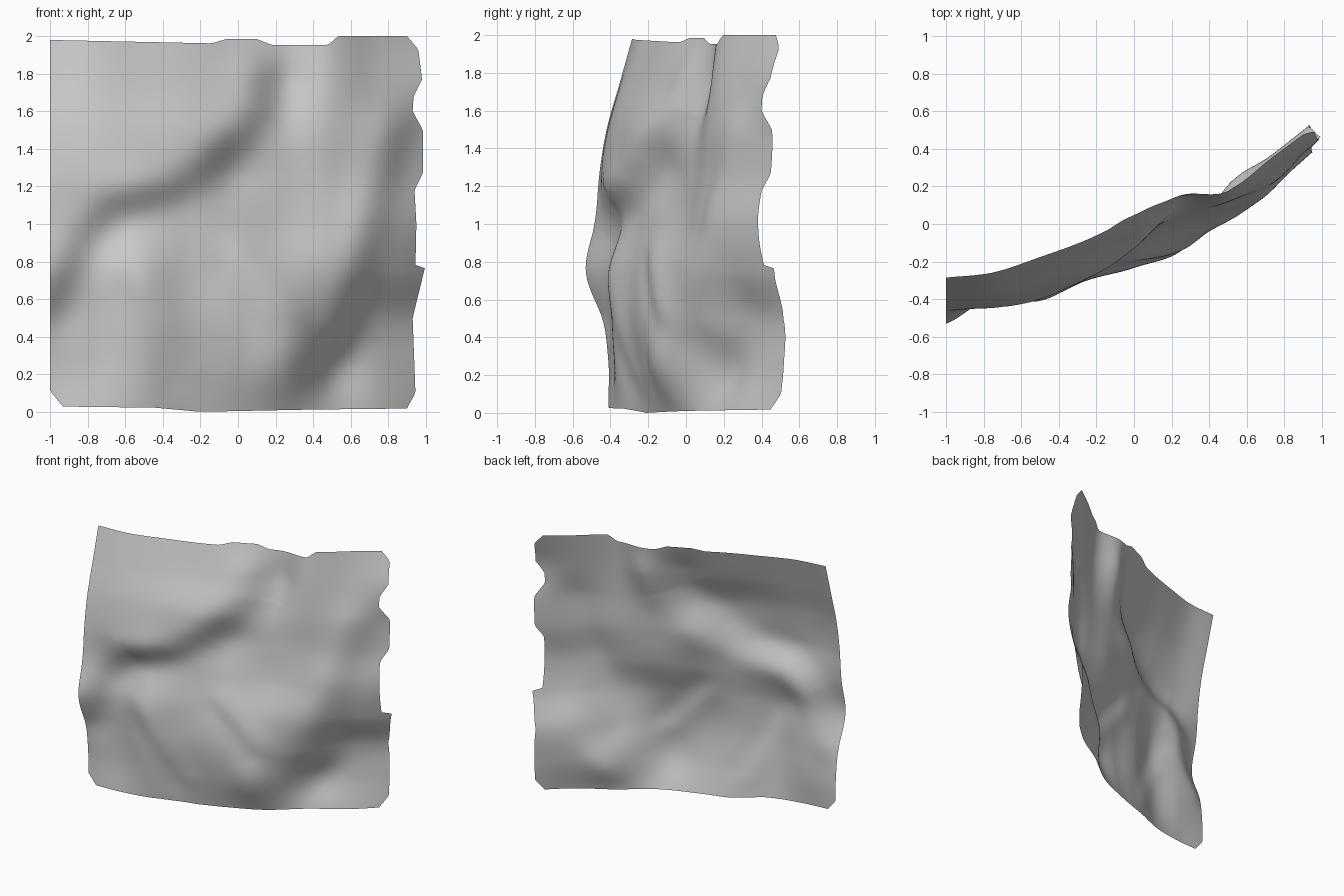
import bpy, bmesh, math
from mathutils import Vector

if "Cube" in bpy.data.objects:
    bpy.data.objects.remove(bpy.data.objects["Cube"])

# Depth (y) of the rock face on a coarse 9 x 9 net: rows go up in z, columns go right in x, step 0.25
DEPTH = [
    [-.415, -.40, -.345, -.23, -.14, -.03, .15, .31, .54],
    [-.41, -.38, -.37, -.27, -.21, -.13, .19, .37, .565],
    [-.45, -.39, -.395, -.30, -.235, -.14, .08, .355, .575],
    [-.51, -.415, -.40, -.285, -.205, -.10, .025, .23, .475],
    [-.475, -.385, -.345, -.245, -.13, -.01, .07, .19, .425],
    [-.46, -.435, -.38, -.26, -.08, .03, .11, .235, .45],
    [-.42, -.405, -.35, -.27, -.12, .05, .12, .25, .455],
    [-.35, -.33, -.255, -.165, -.045, .115, .145, .30, .455],
    [-.28, -.25, -.165, -.07, .055, .16, .18, .365, .55],
]

# Overhanging lips as (x, z) paths with height and width; the left side of each path bulges forward
LIPS = [
    ([(-1, .55), (-.82, .92), (-.65, 1.09), (-.35, 1.18), (-.15, 1.29), (-.03, 1.43),
      (.13, 1.6), (.16, 1.75)], .034, .1),
    ([(.46, .25), (.56, .42), (.68, .75), (.76, 1.1), (.86, 1.45)], .03, .095),
    ([(-.02, .8), (.25, .5)], .016, .07),
    ([(-.55, .65), (-.3, .2)], .01, .07),
]

# Ragged outline: (position along edge, offset)
RIGHT = [(.02, .90), (.1, .945), (.5, .93), (.765, .995), (.775, .945), (1, .95),
         (1.18, .94), (1.27, .985), (1.5, .985), (1.6, .93), (1.68, .935),
         (1.77, .98), (1.93, .96), (2, .9)]
LEFT = [(.025, -.93), (.11, -1)]
TOP = [(-1, 1.98), (-.14, 1.962), (-.06, 1.985), (.1, 1.985), (.18, 1.953),
       (.48, 1.953), (.54, 2), (1, 2)]
BOTTOM = [(-1, .028), (-.45, .022), (-.2, 0), (.4, .012), (1, .018)]


def lerp_path(pts, t):
    if t <= pts[0][0]:
        return pts[0][1]
    for (a, va), (b, vb) in zip(pts, pts[1:]):
        if t <= b:
            return va + (vb - va) * (t - a) / (b - a)
    return pts[-1][1]


def spline(vals, t):
    """Catmull-Rom through evenly spaced values, linear past the ends."""
    p = [2 * vals[0] - vals[1]] + list(vals) + [2 * vals[-1] - vals[-2]]
    i = max(0, min(len(vals) - 2, int(t)))
    f = t - i
    a, b, c, d = p[i:i + 4]
    return b + .5 * f * (c - a + f * (2 * a - 5 * b + 4 * c - d + f * (3 * (b - c) + d - a)))


def lip(path, width, x, z):
    """Smooth step across a path, fading out with distance."""
    p, best, across = Vector((x, z)), 9, 0
    for a, b in zip(path, path[1:]):
        a, b = Vector(a), Vector(b)
        d = b - a
        q = a + d * max(0, min(1, (p - a).dot(d) / d.length_squared))
        if (p - q).length < best - 1e-9:
            best = (p - q).length
            across = (d.x * (z - q.y) - d.y * (x - q.x)) / d.length
    return -across / width * math.exp(-.5 * (best / width) ** 2)


def depth(x, z):
    y = spline([spline(row, (x + 1) * 4) for row in DEPTH], z * 4)
    return y + sum(h * lip(path, w, x, z) for path, h, w in LIPS)


# Rock sheet: open surface, only its rim is pulled to the ragged outline
N = 110
bm = bmesh.new()
grid = []
for j in range(N + 1):
    row = []
    for i in range(N + 1):
        u, v = i / N, j / N
        x0 = -1 + 1.95 * u
        lo, hi = lerp_path(BOTTOM, x0), lerp_path(TOP, x0)
        z = .02 + 1.95 * v + (lo - .02) * (1 - v) ** 8 + (hi - 1.97) * v ** 8
        left, right = lerp_path(LEFT, z), lerp_path(RIGHT, z)
        x = x0 + (left + 1) * (1 - u) ** 8 + (right - .95) * u ** 8
        row.append(bm.verts.new((x, depth(x, z), z)))
    grid.append(row)
for j in range(N):
    for i in range(N):
        f = bm.faces.new((grid[j][i], grid[j][i + 1], grid[j + 1][i + 1], grid[j + 1][i]))
        f.smooth = True

mesh = bpy.data.meshes.new("rock_face")
bm.to_mesh(mesh)
bm.free()
bpy.context.collection.objects.link(bpy.data.objects.new("rock_face", mesh))
